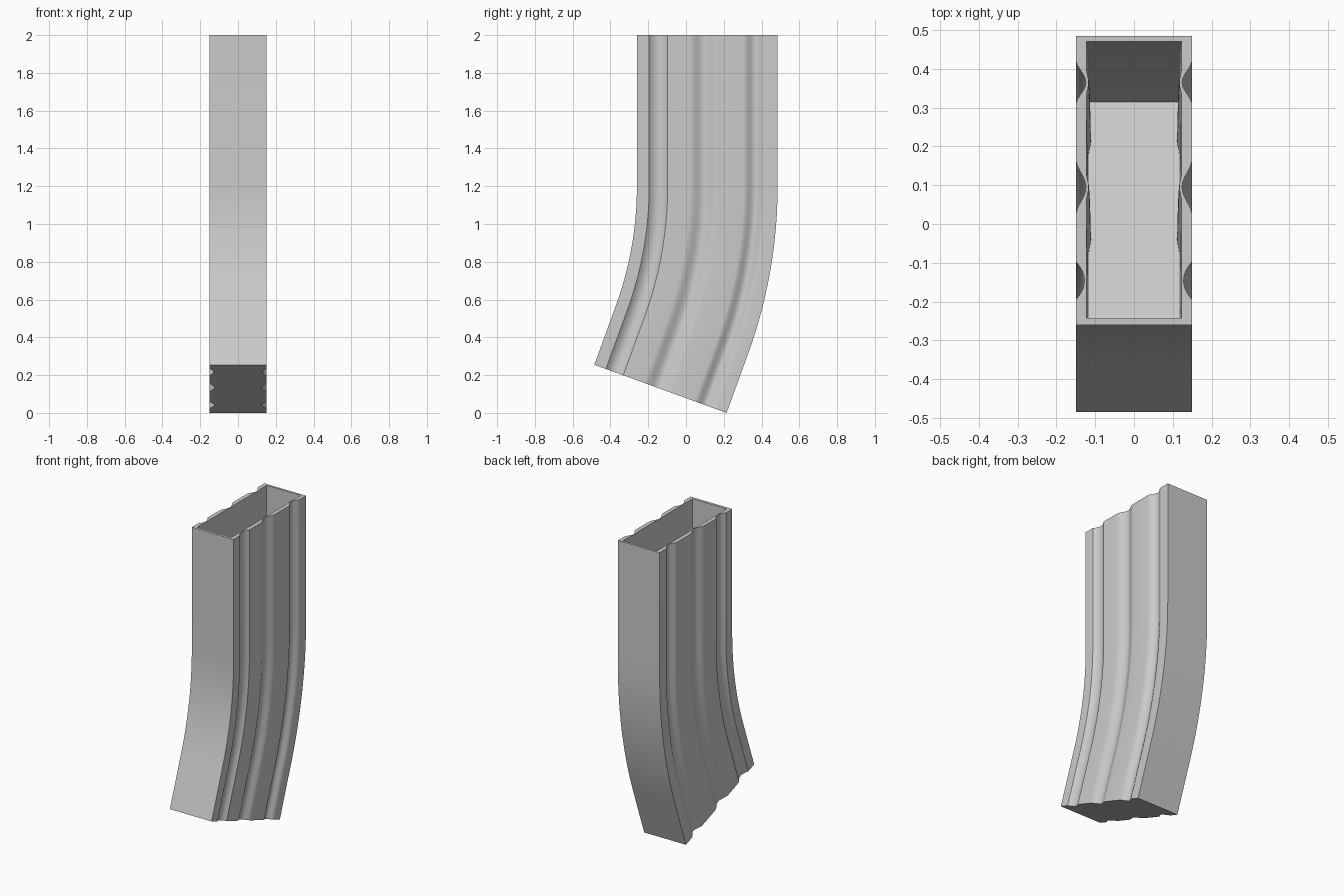
import bpy, bmesh
from math import sin, cos, pi, radians, sqrt

if "Cube" in bpy.data.objects:
    bpy.data.objects.remove(bpy.data.objects["Cube"])

FRONT, BACK, HALF = -0.26, 0.485, 0.15      # cross-section limits
BEND, BEND_Z, RADIUS, TAIL = radians(20), 1.2, 1.85, 0.3325
CENTRE = FRONT - RADIUS                     # bend centre in y


def place(x, y, station):
    """Map a cross-section point onto the bent path."""
    z, angle, tail = station
    r = y - CENTRE
    return (x, CENTRE + r * cos(angle) - tail * sin(angle),
            z - r * sin(angle) - tail * cos(angle))


def bell(y, mid, half, depth):
    t = abs(y - mid) / half
    return depth * 0.5 * (1 + cos(pi * t)) if t < 1 else 0


def outer_depth(y):
    """Round front groove and two softer rear grooves."""
    t = (y + 0.146) / 0.049
    d = 0.022 * (1 - t * t) if abs(t) < 1 else 0
    return d + bell(y, 0.095, 0.075, 0.026) + bell(y, 0.365, 0.06, 0.026)


def inner_depth(y):
    return bell(y, 0.095, 0.04, 0.006) + bell(y, 0.365, 0.04, 0.006)


def section(y0, y1, half, depth):
    """Closed loop of (x, y), mirrored on both sides."""
    ys = [y0, y1]
    for mid, w in ((-0.146, 0.049), (0.095, 0.075), (0.365, 0.06)):
        ys += [mid + w * (i / 8 - 1) for i in range(17)]
    ys.sort()
    right = [(half - depth(y), y) for y in ys]
    return right + [(-x, y) for x, y in reversed(right)]


# Path stations: straight top, arc, straight tail
arc = [(BEND_Z, BEND * i / 16, 0) for i in range(17)]
inside_path = [(2.0, 0, 0)] + arc
outside_path = inside_path + [(BEND_Z, BEND, TAIL)]

bm = bmesh.new()


def sweep(loop, path, taper=0.0):
    rings = []
    for k, st in enumerate(path):
        s = 1 - taper * k / (len(path) - 1)
        rings.append([bm.verts.new(place(x * s, y, st)) for x, y in loop])
    n = len(loop)
    for a, b in zip(rings, rings[1:]):
        for i in range(n):
            j = (i + 1) % n
            bm.faces.new((a[i], a[j], b[j], b[i]))
    bm.faces.new(rings[-1])
    return rings[0]


# Outer shell, inner cavity with floor, and the rim joining them
outer = sweep(section(FRONT, BACK, HALF, outer_depth), outside_path)
inner = sweep(section(FRONT + 0.018, BACK - 0.015, 0.123, inner_depth),
              inside_path, 0.05)
n = len(outer)
for i in range(n):
    j = (i + 1) % n
    bm.faces.new((outer[i], outer[j], inner[j], inner[i]))
bmesh.ops.recalc_face_normals(bm, faces=bm.faces)

mesh = bpy.data.meshes.new("curved_case")
bm.to_mesh(mesh)
bm.free()
case = bpy.data.objects.new("curved_case", mesh)
bpy.context.collection.objects.link(case)
bpy.context.view_layer.objects.active = case
case.select_set(True)
bpy.ops.object.shade_smooth_by_angle(angle=radians(30))
